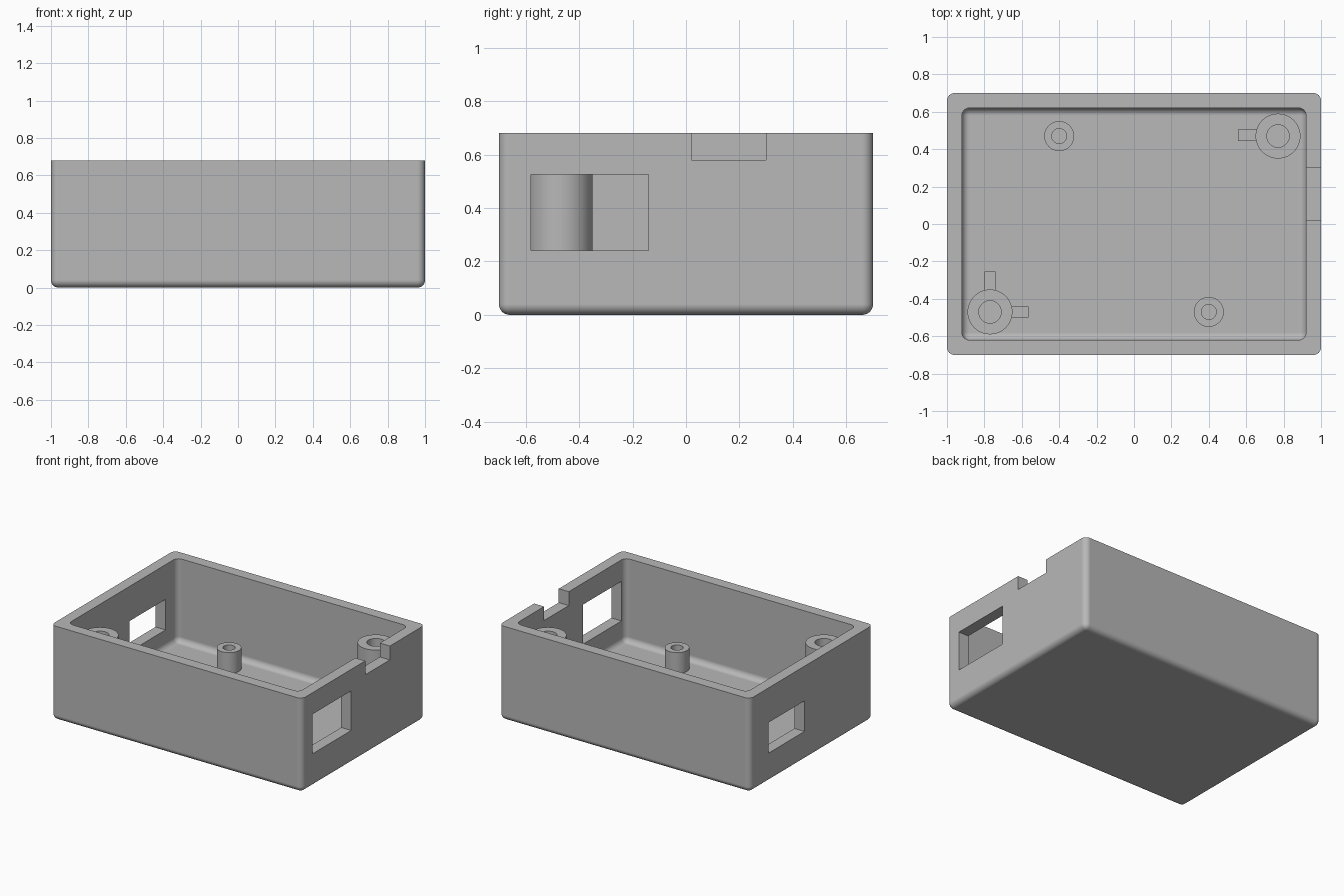
import bpy, bmesh, math
from mathutils import Vector

cube = bpy.data.objects.get("Cube")
if cube:
    bpy.data.objects.remove(cube, do_unlink=True)

W, D, H = 2.0, 1.4, 0.68      # outer size
WALL, FLOOR, R = 0.08, 0.08, 0.04
BOARD_Z, POST_Z = 0.23, 0.58  # heights of short and tall posts

grey = bpy.data.materials.new("light grey plastic")
grey.use_nodes = True
colour = (0.48, 0.48, 0.48, 1)
grey.diffuse_color = colour
grey.node_tree.nodes["Principled BSDF"].inputs["Base Color"].default_value = colour


def make_object(name, bm):
    bmesh.ops.recalc_face_normals(bm, faces=bm.faces[:])
    mesh = bpy.data.meshes.new(name)
    bm.to_mesh(mesh)
    bm.free()
    mesh.materials.append(grey)
    obj = bpy.data.objects.new(name, mesh)
    bpy.context.collection.objects.link(obj)
    return obj


def box(name, lo, hi, radius=0):
    """Box between two corners; radius rounds all edges but the top rim."""
    lo, hi = Vector(lo), Vector(hi)
    bm = bmesh.new()
    bmesh.ops.create_cube(bm, size=1)
    for v in bm.verts:
        v.co = (lo + hi) / 2 + v.co * (hi - lo)
    if radius:
        edges = [e for e in bm.edges if min(v.co.z for v in e.verts) < hi.z - 0.001]
        bmesh.ops.bevel(bm, geom=edges, offset=radius, segments=8,
                        profile=0.5, affect='EDGES')
    return make_object(name, bm)


def select(obj):
    bpy.ops.object.select_all(action='DESELECT')
    obj.select_set(True)
    bpy.context.view_layer.objects.active = obj


def smooth(obj):
    select(obj)
    bpy.ops.object.shade_smooth_by_angle(angle=math.radians(30))


def cut(obj, cutter):
    cutter.hide_render = True
    mod = obj.modifiers.new("cut", 'BOOLEAN')
    mod.operation = 'DIFFERENCE'
    mod.solver = 'EXACT'
    mod.object = cutter
    select(obj)
    bpy.ops.object.modifier_apply(modifier=mod.name)
    bpy.data.objects.remove(cutter, do_unlink=True)


def post(name, x, y, radius, bore, top):
    """Hollow screw post turned from a profile."""
    bm = bmesh.new()
    profile = [(radius, FLOOR - 0.02), (radius, top), (bore, top), (bore, FLOOR - 0.02)]
    verts = [bm.verts.new((r, 0, z)) for r, z in profile]
    edges = [bm.edges.new(pair) for pair in zip(verts, verts[1:])]
    bmesh.ops.spin(bm, geom=verts + edges, cent=(0, 0, 0), axis=(0, 0, 1),
                   angle=math.tau, steps=48)
    bmesh.ops.remove_doubles(bm, verts=bm.verts[:], dist=0.0005)
    obj = make_object(name, bm)
    obj.location = (x, y, 0)
    smooth(obj)


# Open tray with rounded corners and base
tray = box("tray", (-W/2, -D/2, 0), (W/2, D/2, H), R)
cut(tray, box("hollow", (WALL - W/2, WALL - D/2, FLOOR),
              (W/2 - WALL, D/2 - WALL, H + 0.2), R))

# Side openings and rim notch
cut(tray, box("left_window", (-1.1, 0.08, 0.21), (-0.85, 0.49, 0.43)))
cut(tray, box("right_window", (0.85, -0.58, 0.24), (1.1, -0.14, 0.525)))
cut(tray, box("rim_notch", (0.85, 0.02, 0.58), (1.1, 0.30, 0.8)))
smooth(tray)
weighted = tray.modifiers.new("even shading", 'WEIGHTED_NORMAL')
weighted.keep_sharp = True

# Tall lid posts and short board posts in opposite corners
for side, s in (("front", -1), ("back", 1)):
    post(side + "_lid_post", 0.77 * s, 0.47 * s, 0.12, 0.06, POST_Z)
    post(side + "_board_post", -0.4 * s, 0.47 * s, 0.08, 0.04, BOARD_Z)

# Low ribs beside the tall posts that carry the board
base = FLOOR - 0.02
box("front_rib_across", (-0.66, -0.50, base), (-0.565, -0.44, BOARD_Z))
box("front_rib_along", (-0.80, -0.36, base), (-0.74, -0.255, BOARD_Z))
box("back_rib_across", (0.555, 0.445, base), (0.66, 0.505, BOARD_Z))
